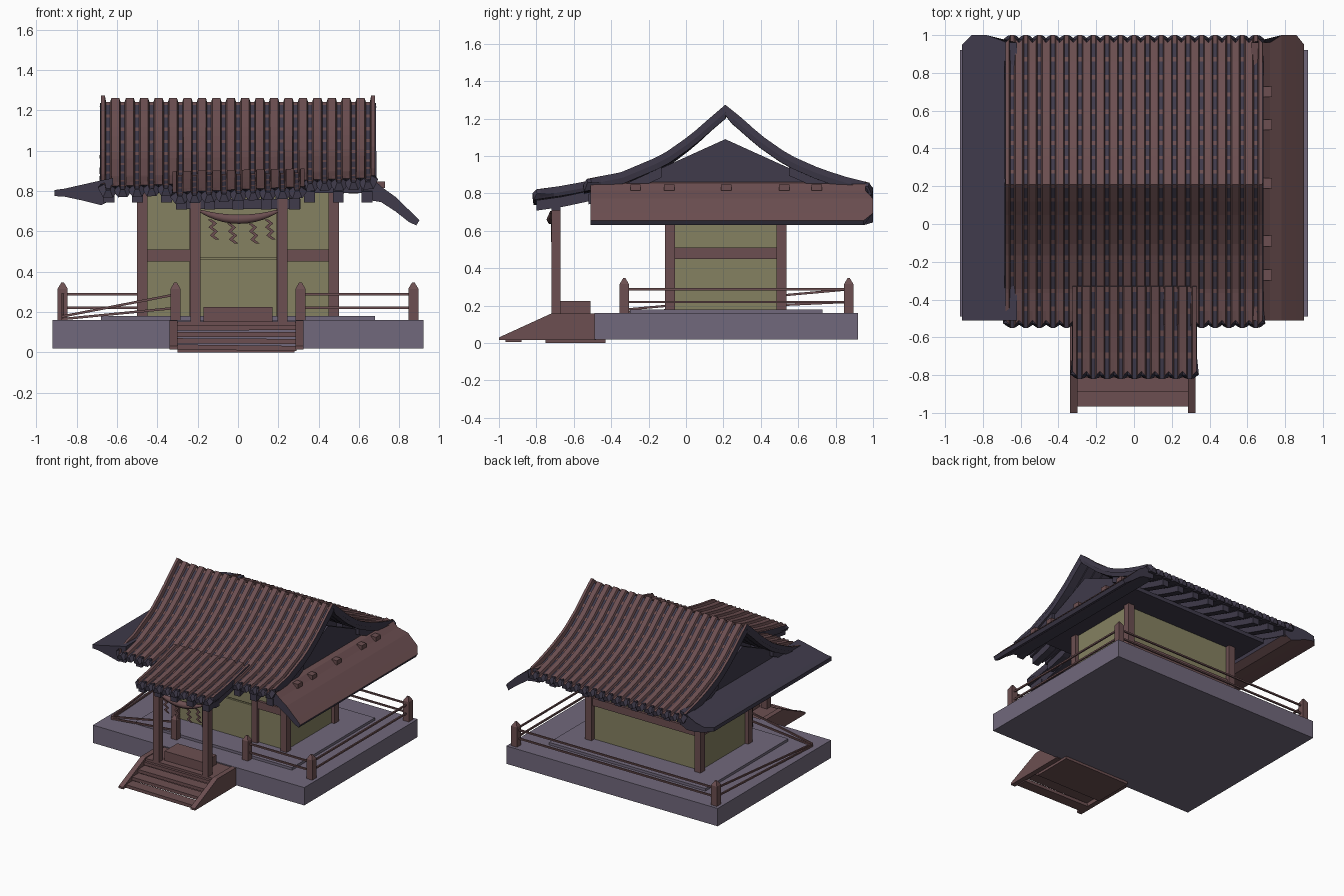
import bpy, bmesh, math
from mathutils import Vector

if "Cube" in bpy.data.objects:
    bpy.data.objects.remove(bpy.data.objects["Cube"])


def mat(name, r, g, b):
    m = bpy.data.materials.new(name)
    m.diffuse_color = (r, g, b, 1)
    m.use_nodes = True
    m.node_tree.nodes["Principled BSDF"].inputs["Base Color"].default_value = m.diffuse_color
    return m


RED = mat("red_wood", 0.15, 0.078, 0.082)
DARK = mat("dark_wood", 0.05, 0.043, 0.07)
OLIVE = mat("plaster", 0.235, 0.22, 0.12)
STONE = mat("stone", 0.165, 0.14, 0.2)


def finish(name, bm, *mats):
    me = bpy.data.meshes.new(name)
    bm.to_mesh(me)
    bm.free()
    for m in mats:
        me.materials.append(m)
    ob = bpy.data.objects.new(name, me)
    bpy.context.collection.objects.link(ob)
    return ob


def box(name, x, y, z, m):
    bm = bmesh.new()
    bmesh.ops.create_cube(bm, size=1)
    for v in bm.verts:
        v.co = [(r[0] + r[1]) / 2 + c * (r[1] - r[0]) for r, c in zip((x, y, z), v.co)]
    return finish(name, bm, m)


def beam(name, p, q, w, m):
    p, q = Vector(p), Vector(q)
    ob = box(name, (-w / 2, w / 2), (-w / 2, w / 2), (0, (q - p).length), m)
    ob.location = p
    ob.rotation_euler = (q - p).to_track_quat('Z', 'Y').to_euler()
    return ob


def prism(name, pts, axis, a, b, m, top=None, far=None):
    """Extrude a 2D outline along x or y; upward faces may take another material."""
    bm = bmesh.new()
    put = (lambda p, t: (t, p[0], p[1])) if axis == 'x' else (lambda p, t: (p[0], t, p[1]))
    lo = [bm.verts.new(put(p, a)) for p in pts]
    hi = [bm.verts.new(put(p, far(p[0]) if far else b)) for p in pts]
    bm.faces.new(lo)
    bm.faces.new(hi[::-1])
    for i in range(len(pts)):
        j = (i + 1) % len(pts)
        bm.faces.new((lo[i], hi[i], hi[j], lo[j]))
    bmesh.ops.recalc_face_normals(bm, faces=bm.faces)
    for f in bm.faces:
        f.normal_update()
        f.material_index = 1 if top and f.normal.z > 0.2 else 0
    return finish(name, bm, m, *([top] if top else []))


def lerp_path(path, t):
    """Point at fraction t of a polyline's length."""
    pts = [Vector(p) for p in path]
    d = t * sum((b - a).length for a, b in zip(pts, pts[1:]))
    for a, b in zip(pts, pts[1:]):
        n = (b - a).length
        if d <= n + 1e-6:
            return a.lerp(b, d / n)
        d -= n
    return pts[-1]


def tiled_sheet(name, paths, cells, x0, x1, n, tips, tilt):
    """Corrugated tiles: raised ribs, dark grooves broken by cross bars."""
    rows = [lerp_path(paths[0], 0)]
    for path in paths:
        for c in range(cells):
            rows += [lerp_path(path, (c + 0.75) / cells), lerp_path(path, (c + 1) / cells)]
    h, w = 0.02, (x1 - x0) / n
    prof = [(0, h, -1), (0.27, h, 0), (0.36, 0, 1), (0.64, 0, 1), (0.73, h, 0)]
    cols = [(x0 + (k + u) * w, dz, tip) for k in range(n) for u, dz, tip in prof] + [(x1, h, -1)]
    bm = bmesh.new()
    grid = []
    for x, dz, tip in cols:
        col = []
        for j, (y, z) in enumerate(rows):
            out = -1 if j == 0 else 1 if j == len(rows) - 1 else 0
            front = max(0, 0.1 - y) * tilt * x
            flare = 0.012 if abs(x) > 0.66 else 0
            yy = y + (out * tip * 0.02 if out in tips else 0)
            col.append(bm.verts.new((x, yy, z + dz - h + front + flare)))
        grid.append(col)
    for i in range(len(cols) - 1):
        for j in range(len(rows) - 1):
            f = bm.faces.new((grid[i][j], grid[i + 1][j], grid[i + 1][j + 1], grid[i][j + 1]))
            f.material_index = int(i % 5 == 2 and j % 2 == 0)
    ob = finish(name, bm, RED, DARK)
    s = ob.modifiers.new("thickness", 'SOLIDIFY')
    s.thickness, s.offset, s.material_offset, s.material_offset_rim = 0.04, -1, 1, 1
    return ob


# Stone base
box("stone_base", (-0.92, 0.92), (-0.49, 0.92), (0.02, 0.16), STONE)
box("stone_step", (-0.68, 0.68), (-0.3, 0.73), (0.15, 0.18), STONE)

# Hall walls, posts and beams
box("hall_walls", (-0.475, 0.475), (-0.08, 0.5), (0.17, 0.82), OLIVE)
for x in (-0.475, 0.475):
    for y in (-0.085, 0.51):
        box("hall_post", (x - 0.027, x + 0.027), (y - 0.027, y + 0.027), (0.17, 0.82), RED)
    box("side_beam", (x - 0.015, x + 0.015), (-0.08, 0.5), (0.45, 0.51), RED)
    s = 1 if x > 0 else -1
    box("front_beam", sorted((s * 0.2, s * 0.47)), (-0.1, -0.07), (0.45, 0.51), RED)
    box("door_post", (s * 0.215 - 0.025, s * 0.215 + 0.025), (-0.105, -0.06), (0.17, 0.82), RED)
box("back_beam", (-0.47, 0.47), (0.49, 0.52), (0.45, 0.51), RED)
for z in ((0.18, 0.46), (0.47, 0.78)):
    box("door_panel", (-0.19, 0.19), (-0.095, -0.07), z, OLIVE)

# Stairs, offering box and porch frame
for x in (-0.32, 0.305):
    prism("stair_side", [(-1, 0.015), (-1, 0.03), (-0.72, 0.158), (-0.48, 0.158), (-0.48, 0.015)],
          'x', x - 0.02, x + 0.02, RED)
for i in range(4):
    y, z = -0.965 + i * 0.075, 0.035 + i * 0.033
    t = box("stair_tread", (-0.305, 0.29), (y, y + 0.085), (z - 0.025, z), RED)
    t.rotation_euler.y = 0.012 * (1 - i / 2)
box("stair_landing", (-0.305, 0.29), (-0.72, -0.48), (0.12, 0.152), RED)
box("stair_bottom_board", (-0.3, 0.28), (-0.75, -0.43), (0, 0.02), RED)
box("offering_box", (-0.17, 0.17), (-0.67, -0.51), (0.15, 0.225), RED)
for x in (-0.21, 0.22):
    box("porch_post", (x - 0.025, x + 0.025), (-0.72, -0.67), (0.13, 0.76), RED)
box("porch_beam", (-0.3, 0.31), (-0.72, -0.67), (0.71, 0.76), DARK)

# Sagging rope, thick in the middle, with paper zigzags
cu = bpy.data.curves.new("rope", 'CURVE')
cu.dimensions, cu.bevel_depth, cu.bevel_resolution = '3D', 0.025, 1
sp = cu.splines.new('POLY')
sp.points.add(10)
for i, p in enumerate(sp.points):
    u = i / 5 - 1
    p.co = (0.005 + 0.19 * u, -0.72, 0.66 + 0.04 * u * u, 1)
    p.radius = 1.05 - 0.7 * u * u
cu.materials.append(RED)
bpy.context.collection.objects.link(bpy.data.objects.new("rope", cu))
for x, z in ((-0.13, 0.66), (-0.035, 0.64), (0.07, 0.64), (0.15, 0.66)):
    left = [(x + (0.012 if k % 2 else -0.012) + k * 0.003 - 0.01, z - k * 0.02) for k in range(6)]
    prism("paper_zigzag", left + [(a + 0.02, b) for a, b in left[::-1]], 'y', -0.722, -0.716, RED)

# Fence: one corner post is missing, so its rails sag to the floor
F, B, E, M = -0.33, 0.87, 0.87, 0.31
for x, y in ((-M, F), (M, F), (E, F), (E, B), (-E, B)):
    bm = bmesh.new()
    bmesh.ops.create_cube(bm, size=1)
    tip = bmesh.ops.extrude_discrete_faces(bm, faces=[f for f in bm.faces if f.normal.z > 0.5])["faces"]
    for v in bm.verts:
        v.co = (x + v.co.x * 0.05, y + v.co.y * 0.05, 0.155 if v.co.z < 0 else 0.315)
    for v in tip[0].verts:
        v.co = (x + (v.co.x - x) * 0.25, y + (v.co.y - y) * 0.25, 0.347)
    finish("fence_post", bm, RED)
for z in (0.22, 0.287):
    low = 0.165 + (z - 0.22) * 0.2
    for p, q in (((M, F, z), (E, F, z)), ((E, F, z), (E, B, z)), ((E, B, z), (-E, B, z)),
                 ((-E, B, z), (-E, F, low)), ((-M, F, z), (-E, F, low))):
        beam("fence_rail", p, q, 0.012, RED)

# Main tiled roof and porch roof
front = [(-0.53, 0.845), (-0.35, 0.885), (-0.13, 0.985), (0.02, 1.095), (0.12, 1.185), (0.21, 1.262)]
back = [(0.21, 1.262), (0.30, 1.19), (0.40, 1.1), (0.55, 0.995), (0.72, 0.92), (0.86, 0.875), (0.98, 0.845)]
porch = [(-0.80, 0.808), (-0.66, 0.828), (-0.5, 0.862), (-0.33, 0.905)]
tiled_sheet("main_roof", [front, back], 9, -0.68, 0.68, 19, (-1, 1), 0.05)
tiled_sheet("porch_roof", [porch], 4, -0.325, 0.33, 9, (-1,), 0.05)


def rafter(name, path, x):
    prism(name, [(y, z - 0.045) for y, z in path] + [(y, z - 0.1) for y, z in path[::-1]],
          'x', x - 0.027, x + 0.027, DARK)


for i in range(10):
    x = -0.64 + i * 0.1422
    rafter("front_rafter", [(-0.52, 0.842)] + front[1:3], x)
    rafter("back_rafter", back[3:6] + [(0.95, 0.85)], x)
for i in range(5):
    rafter("porch_rafter", porch, -0.28 + i * 0.14)

# Ceiling, gable walls and side skirts (the right skirt droops)
box("ceiling", (-0.66, 0.66), (-0.3, 0.72), (0.79, 0.82), DARK)
for x in (-0.64, 0.61):
    prism("gable_wall", [(-0.32, 0.82), (0.74, 0.82), (0.74, 0.85), (0.21, 1.09), (-0.32, 0.85)],
          'x', x, x + 0.03, DARK)


def corner(x):
    x = abs(x)
    return 0.95 if x > 0.88 else 1.0 if x > 0.76 else 0.96


prism("left_skirt", [(-0.62, 0.865), (-0.67, 0.855), (-0.78, 0.83), (-0.86, 0.812), (-0.91, 0.805),
                     (-0.91, 0.775), (-0.86, 0.772), (-0.78, 0.755), (-0.68, 0.73), (-0.62, 0.76)],
      'y', -0.51, 0, DARK, RED, corner)
prism("right_skirt", [(0.62, 0.865), (0.68, 0.85), (0.72, 0.815), (0.78, 0.772), (0.86, 0.695), (0.90, 0.655),
                      (0.885, 0.63), (0.85, 0.645), (0.78, 0.70), (0.71, 0.745), (0.62, 0.76)],
      'y', -0.51, 0, DARK, RED, corner)
for y in (-0.27, -0.09, 0.215, 0.525, 0.7):
    box("purlin_end", (0.6, 0.73), (y - 0.028, y + 0.028), (0.815, 0.848), RED)
